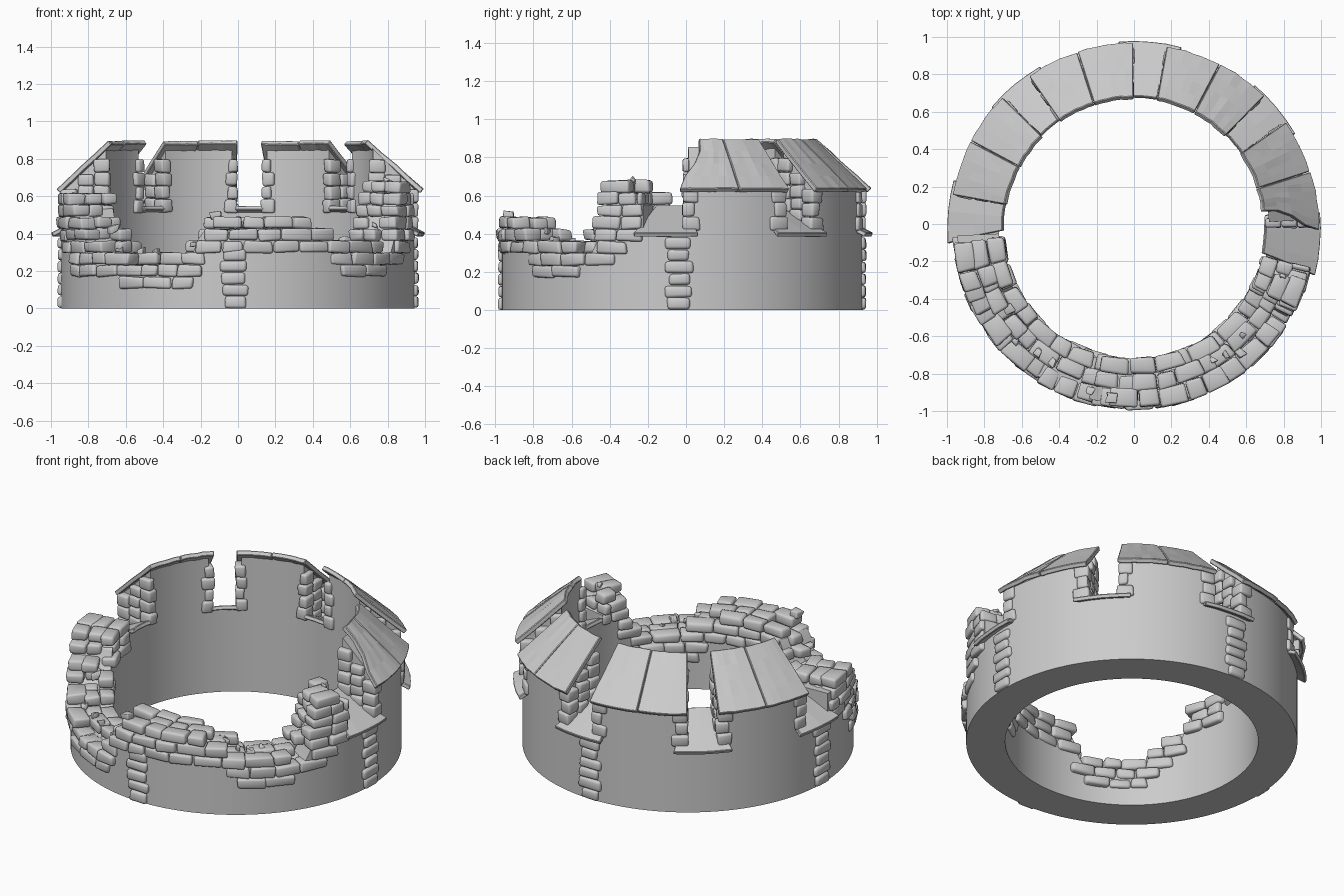
import bpy, bmesh, random
from math import sin, cos, radians, degrees
from mathutils import Vector

if "Cube" in bpy.data.objects:
    bpy.data.objects.remove(bpy.data.objects["Cube"])

random.seed(4)
CY = -0.02                                  # ring centre in y
R_OUT, R_IN, H = 0.945, 0.722, 0.064        # wall radii, stone course height
CRENELS = [-5, 40, 85, 130, 175]            # embrasure centres in degrees
RUIN0, RUIN1 = 182.5, 347.5                 # broken half of the ring

# broken top edge and ragged lower edge of the exposed stonework (angle, z)
TOP = [(182, .62), (202, .62), (206, .49), (211, .43), (218, .36), (224, .30), (252, .30),
       (255, .36), (258, .49), (295, .49), (298, .43), (306, .36), (330, .36),
       (333, .49), (336, .68), (343, .68), (348, .62)]
LOW = [(182, .40), (195, .30), (204, .17), (228, .17), (229, .10), (252, .10), (253, .17),
       (262, .29), (299, .29), (301, .17), (322, .17), (335, .23), (340, .29), (348, .36)]


def curve(points, a):
    for (a0, z0), (a1, z1) in zip(points, points[1:]):
        if a <= a1:
            return z0 + (z1 - z0) * max(0, a - a0) / (a1 - a0)
    return points[-1][1]


def polar(a, r, z):
    return Vector((r * cos(radians(a)), r * sin(radians(a)) + CY, z))


def roof_z(r):
    return 0.90 - 0.912 * (r - 0.705)


def sill_z(r):
    return 0.545 - 0.54 * (r - 0.715)


def finish(name, bm, smooth=None):
    bmesh.ops.recalc_face_normals(bm, faces=bm.faces) if smooth is not None else None
    mesh = bpy.data.meshes.new(name)
    bm.to_mesh(mesh)
    bm.free()
    ob = bpy.data.objects.new(name, mesh)
    bpy.context.collection.objects.link(ob)
    if smooth:
        bpy.ops.object.select_all(action='DESELECT')
        ob.select_set(True)
        bpy.context.view_layer.objects.active = ob
        bpy.ops.object.shade_smooth_by_angle(angle=radians(smooth))
    return ob


def stone(bm, a0, a1, r0, r1, z0, z1, jit=0.007):
    """One rough block between two angles, radii and heights."""
    if a0 > a1:
        a0, a1 = a1, a0
    v = []
    for z in (z0, z1):
        for a, r in ((a0, r0), (a1, r0), (a1, r1), (a0, r1)):
            p = polar(a, r, z)
            v.append(bm.verts.new(p + Vector([random.uniform(-jit, jit) for _ in range(3)])))
    for f in ((0, 3, 2, 1), (4, 5, 6, 7), (0, 1, 5, 4), (1, 2, 6, 5), (2, 3, 7, 6), (3, 0, 4, 7)):
        bm.faces.new([v[i] for i in f])


def finish_stones(name, bm, width=0.015):
    ob = finish(name, bm, 0)
    for p in ob.data.polygons:
        p.use_smooth = True
    b = ob.modifiers.new("worn_edges", 'BEVEL')
    b.width, b.segments, b.limit_method = width, 2, 'NONE'
    return ob


def slab(name, e0, e1, outer, inner, thick, jit=0.0, n=6):
    """Sloping slab; e0/e1 give the side angles from outer to inner edge."""
    bm = bmesh.new()
    m = len(e0)
    g = []
    for i in range(n + 1):
        row = []
        for j in range(m):
            t = j / (m - 1)
            a = e0[j] + (e1[j] - e0[j]) * i / n
            r = outer[0] + (inner[0] - outer[0]) * t + random.uniform(-jit, jit)
            z = outer[1] + (inner[1] - outer[1]) * t + random.uniform(-jit, jit) * .5
            row.append(bm.verts.new(polar(a, r, z)))
        g.append(row)
    for i in range(n):
        for j in range(m - 1):
            bm.faces.new((g[i][j], g[i + 1][j], g[i + 1][j + 1], g[i][j + 1]))
    ob = finish(name, bm)
    s = ob.modifiers.new("thickness", 'SOLIDIFY')
    s.thickness, s.offset = thick, -1
    b = ob.modifiers.new("edge", 'BEVEL')
    b.width, b.segments, b.angle_limit = 0.004, 1, radians(50)
    return ob


# ring wall: one swept section whose top follows merlons, embrasures and ruin
regions = []
for i, c in enumerate(CRENELS):
    regions.append((c - 7.5, c + 7.5, 'crenel'))
    if i < 4:
        regions.append((c + 7.5, CRENELS[i + 1] - 7.5, 'merlon'))
regions.append((RUIN0, RUIN1, 'ruin'))
bm = bmesh.new()
rings = []
for a0, a1, kind in regions:
    n = max(4, round((a1 - a0) / 2))
    for i in range(n + 1):
        a = a0 + (a1 - a0) * i / n
        if kind == 'crenel':
            zo, zi = sill_z(R_OUT) - .015, sill_z(R_IN) - .015
        elif kind == 'merlon':
            zo, zi = roof_z(R_OUT) - .045, roof_z(R_IN) - .03
        else:
            zo = zi = curve(TOP, a) - 0.075
        rings.append([bm.verts.new(polar(a, r, z)) for r, z in
                      ((R_OUT, 0), (R_OUT, zo), (R_IN, zi), (R_IN, 0))])
for k, ring in enumerate(rings):
    nxt = rings[(k + 1) % len(rings)]
    for j in range(4):
        bm.faces.new((ring[j], nxt[j], nxt[(j + 1) % 4], ring[(j + 1) % 4]))
bmesh.ops.remove_doubles(bm, verts=bm.verts, dist=1e-5)
bmesh.ops.dissolve_degenerate(bm, edges=bm.edges, dist=1e-5)
finish("ring_wall", bm, 30)

# exposed masonry of the broken half: outer face, core and inner face
for name, r0, r1, depth in (("outer_masonry", .868, .968, None),
                            ("core_masonry", .785, .872, .14),
                            ("inner_masonry", .700, .788, .20)):
    bm = bmesh.new()
    for k in range(10):
        z = 0.105 + H * k
        a = RUIN0 + random.uniform(0, 3)
        while a < RUIN1 - 2:
            step = min(degrees(random.uniform(.10, .18) / r1), RUIN1 - a)
            mid = a + step / 2
            top = curve(TOP, mid)
            low = curve(LOW, mid) if depth is None else top - depth
            is_top = z + 1.8 * H > top
            if z > low - .02 and z + H < top + .025 and not (is_top and random.random() < .1):
                d = random.uniform(-.008, .008)
                stone(bm, a + .15, a + step - .15, r0 + d, r1 + d, z + .001, z + H - .001)
            a += step
    finish_stones(name, bm)

# small rubble lying on the broken edge
bm = bmesh.new()
for a in (212, 223, 231, 238, 254, 261, 300, 305, 309, 314, 332, 341):
    r, s = random.uniform(.76, .90), random.uniform(.03, .05)
    z = curve(TOP, a) - .015
    stone(bm, a, a + degrees(s), r, r + s, z, z + s * .8, .012)
finish_stones("rubble", bm, .007)

# jamb stones lining both sides of each embrasure
bm = bmesh.new()
for c in CRENELS:
    for s in (-1, 1):
        if (c, s) in ((-5, -1), (175, 1)):
            continue
        for r0, r1 in ((.70, .785), (.79, .872), (.877, .962)):
            lo, hi = sill_z((r0 + r1) / 2) - .02, roof_z(r1) - .03
            n = round((hi - lo) / H)
            h = (hi - lo) / n
            for k in range(n):
                w = (9.0 if k % 2 else 10.4) + random.uniform(-.4, .4)
                stone(bm, c + s * (5.0 + random.uniform(-.3, .5)), c + s * w,
                      r0, r1, lo + k * h + .001, lo + (k + 1) * h - .001, .005)
finish_stones("embrasure_jambs", bm, .012)

# four stone columns set into the outer face
bm = bmesh.new()
for q in range(4):
    c = -91.2 + 90 * q
    for k in range(5 if q == 0 else 6):
        w = (4.3 if k % 2 else 3.5) + random.uniform(-.3, .3)
        o = random.uniform(-.4, .4)
        stone(bm, c - w + o, c + w + o, .89, .966, k * .0635 + .003, (k + 1) * .0635, .004)
finish_stones("wall_columns", bm)

# sloping sills, wider on the outside
for i, c in enumerate(CRENELS):
    slab(f"sill_{i + 1}", [c - 9.8, c - 8, c - 6.2], [c + 9.8, c + 8, c + 6.2],
         (1.0, .405), (.705, .55), .025, .002, 4)

# two roof slabs on every merlon; the first has a broken corner
for i, c in enumerate(CRENELS[:-1]):
    a0, a1 = c + 5.3, c + 39.7
    mid = (a0 + a1) / 2 + random.uniform(-1, 1)
    start = [a0 - 1, a0 + .5, a0 + 4, a0 + 6.5, a0 + 7] if i == 0 else [a0] * 5
    slab(f"roof_slab_{i + 1}a", start, [mid - .12] * 5, (.992, .638), (.703, .9), .028, .003)
    slab(f"roof_slab_{i + 1}b", [mid + .12] * 5, [a1] * 5, (.988, .636), (.705, .897), .028, .003)
